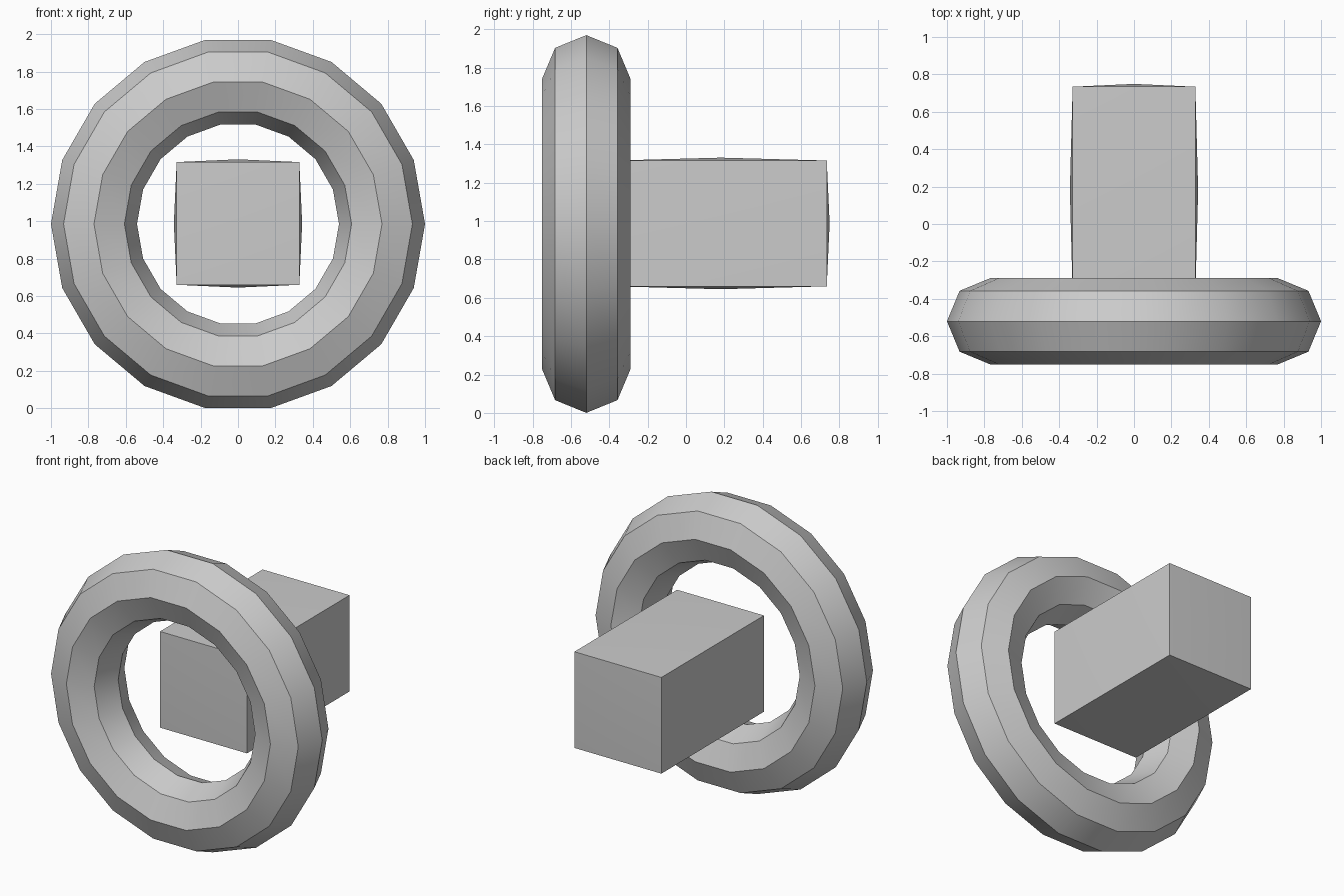
import bpy, bmesh, math
from mathutils import Vector

if "Cube" in bpy.data.objects:
    bpy.data.objects.remove(bpy.data.objects["Cube"])

CENTRE_Z = 0.985


def smooth(obj):
    bpy.ops.object.select_all(action='DESELECT')
    obj.select_set(True)
    bpy.context.view_layer.objects.active = obj
    bpy.ops.object.shade_smooth_by_angle(angle=math.radians(30))


# Upright ring: 18 segments around, octagonal cross-section
bpy.ops.mesh.primitive_torus_add(
    major_segments=18, minor_segments=8, major_radius=0.77, minor_radius=0.23,
    location=(0, -0.52, CENTRE_Z), rotation=(math.pi / 2, 0, 0))
ring = bpy.context.object
ring.name = "ring"
smooth(ring)

# Square bar behind the ring, each face slightly domed at its middle
half = Vector((0.328, 0.553, 0.328))
bulge = 0.015
bm = bmesh.new()
bmesh.ops.create_cube(bm, size=2)
bmesh.ops.scale(bm, vec=half, verts=bm.verts)
bmesh.ops.poke(bm, faces=bm.faces[:], offset=bulge)
mesh = bpy.data.meshes.new("bar")
bm.to_mesh(mesh)
bm.free()
bar = bpy.data.objects.new("bar", mesh)
bar.location = (0, 0.181, CENTRE_Z + 0.003)
bpy.context.collection.objects.link(bar)
smooth(bar)
